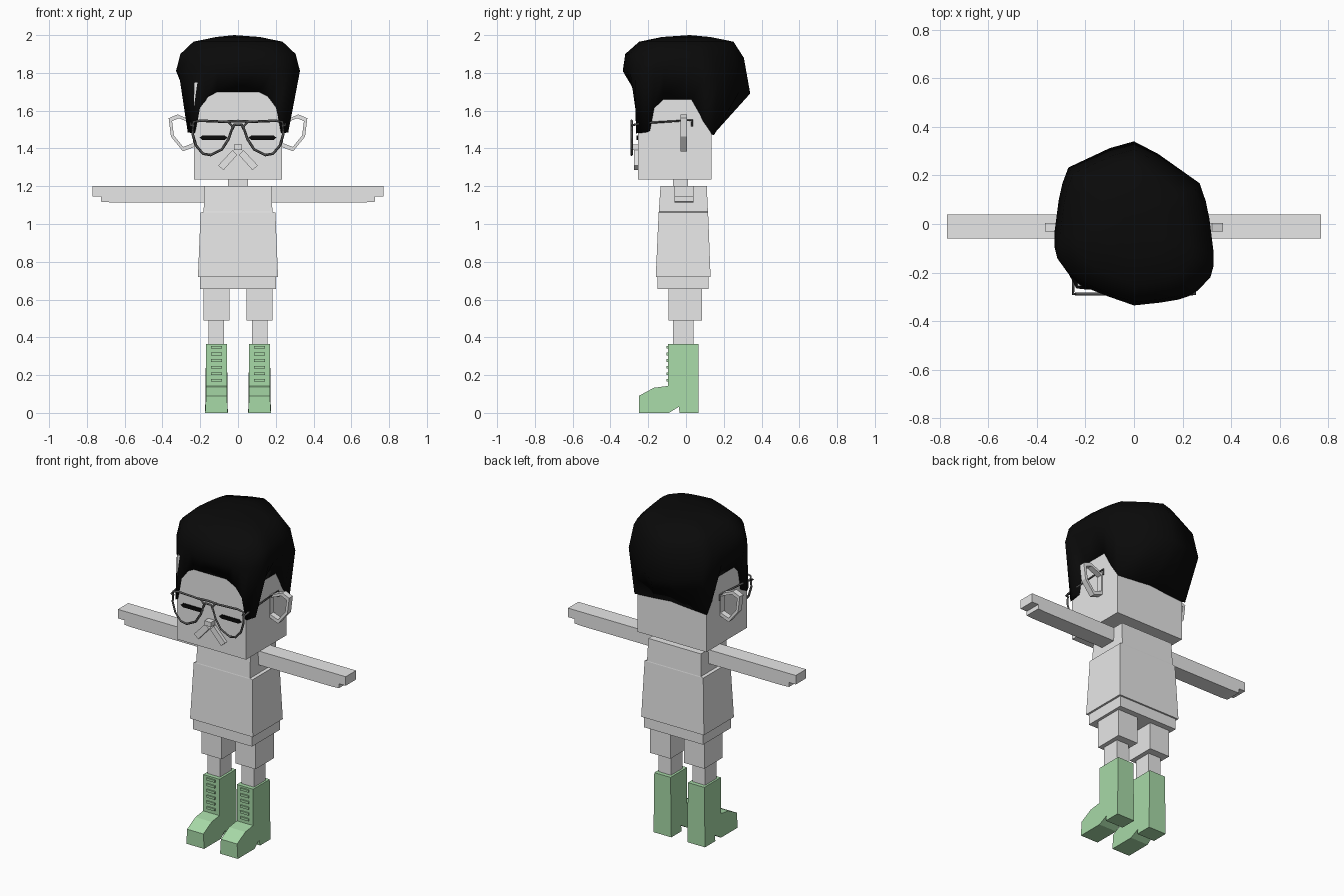
import bpy
import bmesh
from mathutils import Vector

cube = bpy.data.objects.get("Cube")
if cube:
    bpy.data.objects.remove(cube, do_unlink=True)


def material(name, r, g, b):
    m = bpy.data.materials.new(name)
    m.use_nodes = True
    m.diffuse_color = (r, g, b, 1)
    m.node_tree.nodes["Principled BSDF"].inputs["Base Color"].default_value = (r, g, b, 1)
    return m


GREY = material("light_grey", 0.8, 0.8, 0.8)
GREEN = material("boot_green", 0.39, 0.70, 0.39)
BLACK = material("hair_black", 0.003, 0.003, 0.003)
FRAME = material("frame_grey", 0.09, 0.09, 0.09)


def add_object(name, data, mat, mirror=False):
    data.materials.append(mat)
    ob = bpy.data.objects.new(name, data)
    bpy.context.collection.objects.link(ob)
    if mirror:
        ob.modifiers.new("Mirror", 'MIRROR').use_axis[0] = True
    return ob


def finish(name, bm, mat, mirror=False):
    bmesh.ops.recalc_face_normals(bm, faces=bm.faces)
    me = bpy.data.meshes.new(name)
    bm.to_mesh(me)
    bm.free()
    return add_object(name, me, mat, mirror)


def loft(bm, rings, caps=True, closed=False):
    """Skin a list of equally long point rings."""
    vs = [[bm.verts.new(p) for p in ring] for ring in rings]
    n = len(vs[0])
    pairs = list(zip(vs, vs[1:])) + ([(vs[-1], vs[0])] if closed else [])
    for a, b in pairs:
        for i in range(n):
            j = (i + 1) % n
            bm.faces.new((a[i], a[j], b[j], b[i]))
    if caps and not closed:
        bm.faces.new(vs[0])
        bm.faces.new(vs[-1])
    return vs


def rect(x0, x1, y0, y1, z):
    return [(x0, y0, z), (x1, y0, z), (x1, y1, z), (x0, y1, z)]


def box(name, x, y, z, mat=GREY, mirror=False):
    bm = bmesh.new()
    loft(bm, [rect(*x, *y, h) for h in z])
    return finish(name, bm, mat, mirror)


def prism_y(name, outline, y, mat=GREY, mirror=False):
    """Extrude an (x, z) outline along y."""
    bm = bmesh.new()
    loft(bm, [[(px, d, pz) for px, pz in outline] for d in y])
    return finish(name, bm, mat, mirror)


def wire(name, points, cyclic, mat=FRAME, radius=0.007):
    cu = bpy.data.curves.new(name, 'CURVE')
    cu.dimensions = '3D'
    cu.bevel_depth = radius
    cu.bevel_resolution = 0
    cu.use_fill_caps = True
    sp = cu.splines.new('POLY')
    sp.points.add(len(points) - 1)
    for p, co in zip(sp.points, points):
        p.co = (*co, 1)
    sp.use_cyclic_u = cyclic
    return add_object(name, cu, mat, True)


# Head, neck and nose
box("head", (-0.233, 0.233), (-0.255, 0.135), (1.235, 1.75))
box("neck", (-0.053, 0.053), (-0.07, 0.01), (1.19, 1.24))
box("nose", (-0.022, 0.022), (-0.293, -0.25), (1.392, 1.42))

# Shirt with slightly recessed armholes
bm = bmesh.new()
loft(bm, [rect(-w, w, f, b, z) for w, f, b, z in (
    (0.212, -0.16, 0.13, 0.72), (0.198, -0.145, 0.117, 1.06),
    (0.182, -0.144, 0.116, 1.065), (0.178, -0.135, 0.11, 1.2))])
finish("shirt", bm, GREY)

# Shorts and legs
box("shorts_waist", (-0.2, 0.2), (-0.15, 0.12), (0.655, 0.725))
box("shorts_legs", (0.046, 0.183), (-0.092, 0.085), (0.49, 0.66), GREY, True)
box("legs", (0.073, 0.157), (-0.07, 0.04), (0.35, 0.5), GREY, True)

# Arms with stepped hands
prism_y("arms", [(0.178, 1.115), (0.68, 1.115), (0.725, 1.118), (0.725, 1.145),
                 (0.77, 1.145), (0.77, 1.2), (0.178, 1.2)], (-0.06, 0.04), GREY, True)

# Boots: side profile swept across the width, flared at the ground
profile = [(-0.25, 0), (-0.25, 0.09), (-0.17, 0.133), (-0.095, 0.143), (-0.095, 0.365),
           (0.065, 0.365), (0.065, 0), (-0.035, 0), (-0.037, 0.033), (-0.09, 0)]
bm = bmesh.new()
loft(bm, [[(0.114 + s * (0.06 if z < 0.01 else 0.055), y, z) for y, z in profile]
          for s in (-1, 1)])
finish("boots", bm, GREEN, True)
bm = bmesh.new()
for i in range(6):
    z = 0.165 + 0.035 * i
    loft(bm, [rect(0.086, 0.142, -0.103, -0.09, h) for h in (z, z + 0.014)])
finish("boot_laces", bm, GREEN, True)

# Ears: open flat rings
outer = [(0.225, 1.54), (0.32, 1.58), (0.367, 1.56), (0.355, 1.463), (0.292, 1.385), (0.225, 1.41)]
centre = Vector((0.285, 1.49))
inner = [centre + (Vector(p) - centre) * 0.78 for p in outer]
bm = bmesh.new()
loft(bm, [[(x, y, z) for x, z in ring] for ring, y in (
    (outer, -0.03), (outer, 0.005), (inner, 0.005), (inner, -0.03))], closed=True)
finish("ears", bm, GREY, True)

# Closed eyes and moustache
prism_y("eyes", [(0.055, 1.457), (0.07, 1.468), (0.19, 1.468), (0.203, 1.457),
                 (0.19, 1.446), (0.07, 1.446)], (-0.263, -0.254), BLACK, True)
prism_y("moustache", [(0.005, 1.365), (0.028, 1.392), (0.105, 1.31), (0.077, 1.285)],
        (-0.275, -0.25), GREY, True)

# Spectacles
lens = [(0.236, 1.54), (0.2, 1.547), (0.05, 1.54), (0.028, 1.515), (0.05, 1.45), (0.085, 1.395),
        (0.145, 1.365), (0.185, 1.372), (0.222, 1.415), (0.24, 1.475)]
wire("spectacle_rims", [(x, -0.288, z) for x, z in lens], True)
wire("spectacle_top_bridge", [(0, -0.288, 1.545), (0.06, -0.288, 1.542)], False)
wire("spectacle_low_bridge", [(0, -0.288, 1.525), (0.02, -0.288, 1.525),
                              (0.031, -0.288, 1.5)], False)
wire("spectacle_temples", [(0.23, -0.288, 1.52), (0.25, -0.288, 1.522), (0.25, -0.24, 1.533),
                           (0.25, 0.032, 1.55), (0.25, 0.032, 1.515)], False, radius=0.006)

# Hair: each column holds rim x, y, z and bulge x, y, from front centre to back centre
columns = [
    (0, -0.27, 1.70, 0, -0.335), (0.11, -0.27, 1.70, 0.11, -0.31),
    (0.17, -0.27, 1.67, 0.18, -0.29), (0.215, -0.268, 1.61, 0.225, -0.27),
    (0.238, -0.264, 1.48, 0.265, -0.24), (0.266, -0.21, 1.485, 0.315, -0.18),
    (0.247, -0.175, 1.61, 0.328, -0.13), (0.242, -0.12, 1.66, 0.328, -0.08),
    (0.242, 0.03, 1.66, 0.31, 0.06), (0.247, 0.1, 1.54, 0.295, 0.13),
    (0.245, 0.148, 1.47, 0.27, 0.2), (0.11, 0.15, 1.48, 0.1, 0.3),
    (0, 0.15, 1.49, 0, 0.34)]
full = columns + [(-a, b, c, -d, e) for a, b, c, d, e in columns[-2:0:-1]]
tuck, rim, bulge, upper, shoulder, crown = [], [], [], [], [], []
for rx, ry, rz, bx, by in full:
    by -= 0.12 * bx
    tuck.append((rx * 0.85, -0.06 + (ry + 0.06) * 0.85, rz + 0.01))
    rim.append((rx, ry, rz))
    bulge.append((bx, by, 1.81 - 0.35 * max(by, 0)))
    upper.append((bx * 0.93, by * 0.93 - 0.01, 1.9 - 0.06 * max(by, 0)))
    shoulder.append((bx * 0.72, by * 0.74, 1.965))
    crown.append((bx * 0.35, by * 0.38, 1.99))
bm = bmesh.new()
rings = loft(bm, [tuck, rim, bulge, upper, shoulder, crown], caps=False)
top = bm.verts.new((-0.02, 0.02, 2.0))
for a, b in zip(rings[-1], rings[-1][1:] + rings[-1][:1]):
    bm.faces.new((a, b, top))
hair = finish("hair", bm, BLACK)
for p in hair.data.polygons:
    p.use_smooth = True
